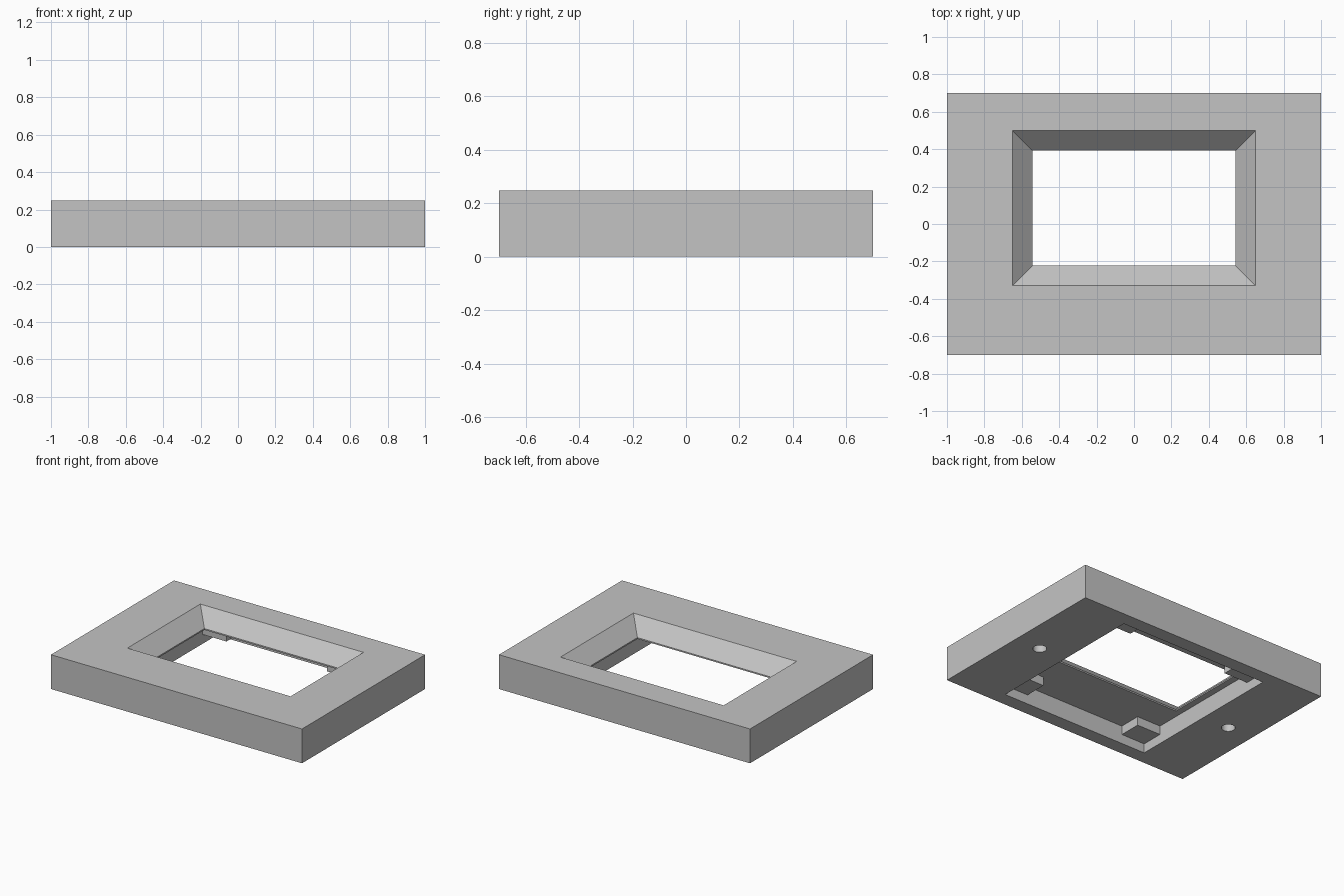
import bpy
import bmesh

HEIGHT = 0.247       # full thickness of the frame
CEILING = 0.13       # roof of the recess in the underside
LIP = 0.14           # top of the thin lip under the bevel
RECESS_X, RECESS_Y = 0.59, 0.6

cube = bpy.data.objects.get("Cube")
if cube:
    bpy.data.objects.remove(cube, do_unlink=True)

grey = bpy.data.materials.new("plain grey")
grey.use_nodes = True
colour = (0.55, 0.55, 0.55, 1)
grey.diffuse_color = colour
grey.node_tree.nodes["Principled BSDF"].inputs["Base Color"].default_value = colour


def add_object(name, bm):
    bmesh.ops.recalc_face_normals(bm, faces=bm.faces)
    mesh = bpy.data.meshes.new(name)
    bm.to_mesh(mesh)
    bm.free()
    mesh.materials.append(grey)
    obj = bpy.data.objects.new(name, mesh)
    bpy.context.collection.objects.link(obj)
    return obj


def stack(name, rings):
    """Solid through rectangles given as (x0, x1, y0, y1, z)."""
    bm = bmesh.new()
    loops = [[bm.verts.new(p) for p in
              ((x0, y0, z), (x1, y0, z), (x1, y1, z), (x0, y1, z))]
             for x0, x1, y0, y1, z in rings]
    for low, high in zip(loops, loops[1:]):
        for i in range(4):
            j = (i + 1) % 4
            bm.faces.new((low[i], low[j], high[j], high[i]))
    bm.faces.new(loops[0])
    bm.faces.new(loops[-1])
    return add_object(name, bm)


def box(name, x0, x1, y0, y1, z0, z1):
    return stack(name, [(x0, x1, y0, y1, z0), (x0, x1, y0, y1, z1)])


def cut(target, cutter):
    cutter.hide_render = True
    mod = target.modifiers.new("cut", 'BOOLEAN')
    mod.operation = 'DIFFERENCE'
    mod.solver = 'EXACT'
    mod.object = cutter
    bpy.context.view_layer.objects.active = target
    bpy.ops.object.modifier_apply(modifier=mod.name)
    bpy.data.objects.remove(cutter, do_unlink=True)


# Main frame block
frame = box("frame", -1, 1, -0.7, 0.7, 0, HEIGHT)

# Recess in the underside
cut(frame, box("recess_cutter", -RECESS_X, RECESS_X, -RECESS_Y, RECESS_Y, -0.1, CEILING))

# Window opening: straight lip, then a bevel widening upwards
inner = (-0.543, 0.543, -0.223, 0.393)
outer = (-0.65, 0.65, -0.33, 0.5)
over = 0.05
wide = tuple(v + (over if v > 0 else -over) for v in outer)
cut(frame, stack("opening_cutter", [(*inner, 0.05), (*inner, LIP), (*wide, HEIGHT + over)]))

# Blind screw holes in the underside
for side in (-1, 1):
    bm = bmesh.new()
    bmesh.ops.create_cone(bm, cap_ends=True, segments=32,
                          radius1=0.045, radius2=0.045, depth=0.3)
    bmesh.ops.translate(bm, verts=bm.verts, vec=(side * 0.8, 0, 0))
    cut(frame, add_object("hole_cutter", bm))

# Corner posts hanging from the recess roof
for sx, x_name in ((-1, "right"), (1, "left")):
    for sy, y_name in ((-1, "front"), (1, "back")):
        xs = sorted((sx * (RECESS_X - 0.19), sx * (RECESS_X + 0.005)))
        ys = sorted((sy * (RECESS_Y - 0.16), sy * (RECESS_Y + 0.005)))
        # the posts stay clear of the window opening
        box(f"{y_name}_{x_name}_post", *xs, *ys, 0.067, CEILING + 0.005)

# Smooth hole walls, keep every edge sharp
bpy.ops.object.select_all(action='DESELECT')
frame.select_set(True)
bpy.context.view_layer.objects.active = frame
bpy.ops.object.shade_smooth_by_angle()
